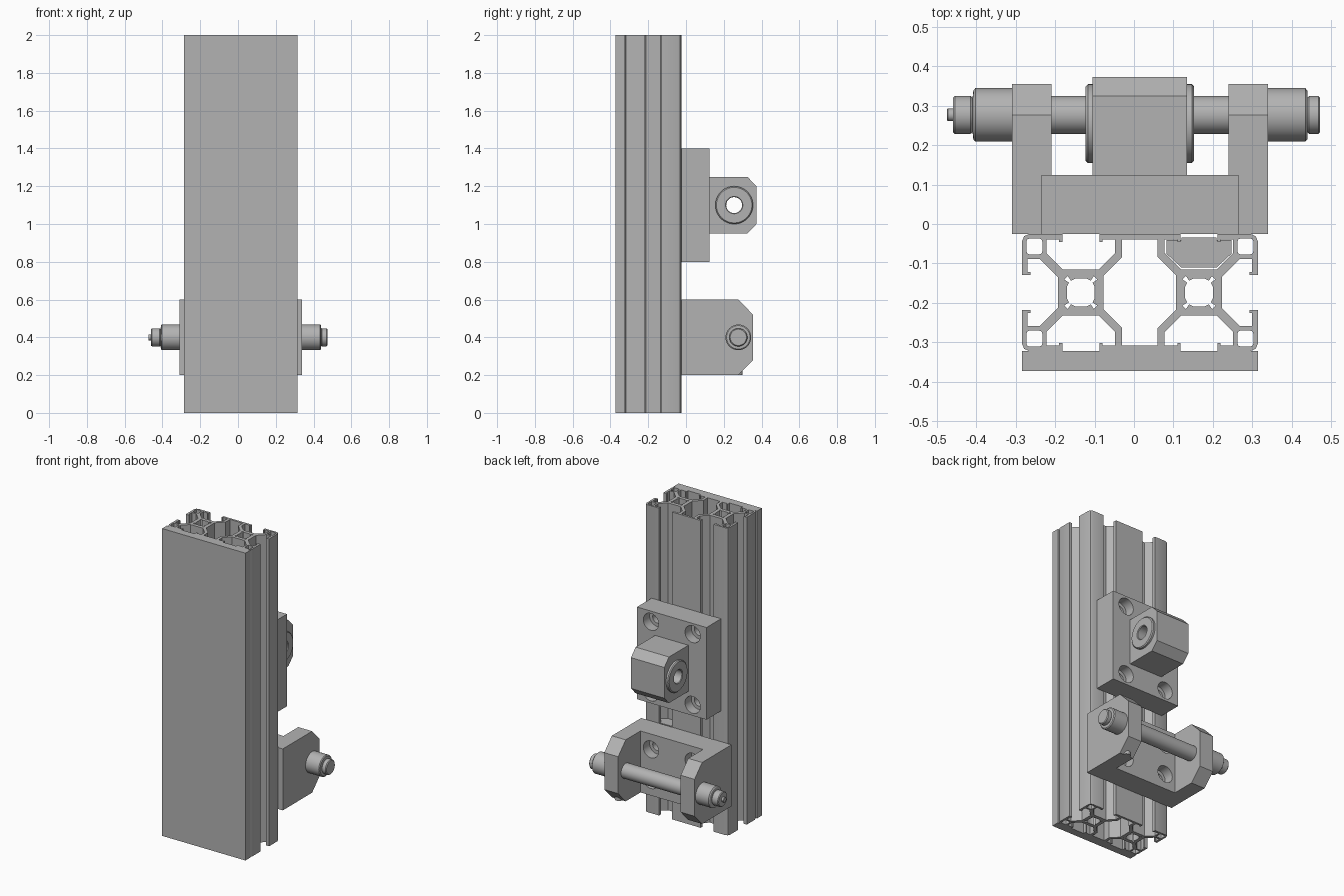
import bpy, bmesh, math
from mathutils import Vector, Matrix

old = bpy.data.objects.get("Cube")
if old:
    bpy.data.objects.remove(old, do_unlink=True)

metal = bpy.data.materials.new("grey_metal")
metal.use_nodes = True
GREY = (0.45, 0.45, 0.45, 1)
metal.diffuse_color = GREY
metal.node_tree.nodes["Principled BSDF"].inputs["Base Color"].default_value = GREY

CX = 0.015              # symmetry plane of the whole assembly
CELL = 0.15             # offset of each profile cell and bolt column
CY = -0.174             # middle of the profile depth


def add(name, mesh):
    ob = bpy.data.objects.new(name, mesh)
    bpy.context.collection.objects.link(ob)
    mesh.materials.clear()
    mesh.materials.append(metal)
    return ob


def finish(name, bm):
    bmesh.ops.recalc_face_normals(bm, faces=bm.faces)
    mesh = bpy.data.meshes.new(name)
    bm.to_mesh(mesh)
    bm.free()
    return add(name, mesh)


def prism(name, points, x0, x1):
    """Extrude a (y, z) outline along x."""
    bm = bmesh.new()
    face = bm.faces.new([bm.verts.new((x0, y, z)) for y, z in points])
    ext = bmesh.ops.extrude_face_region(bm, geom=[face])["geom"]
    verts = [g for g in ext if isinstance(g, bmesh.types.BMVert)]
    bmesh.ops.translate(bm, verts=verts, vec=(x1 - x0, 0, 0))
    return finish(name, bm)


def box(name, x, y, z):
    return prism(name, [(y[0], z[0]), (y[1], z[0]), (y[1], z[1]), (y[0], z[1])], *x)


def lathe(name, profile, y, z, closed=False, steps=48):
    """Spin an (x, radius) profile around an x-parallel axis."""
    bm = bmesh.new()
    vs = [bm.verts.new((x, r, 0)) for x, r in profile]
    pairs = list(zip(vs, vs[1:])) + ([(vs[-1], vs[0])] if closed else [])
    edges = [bm.edges.new(p) for p in pairs]
    bmesh.ops.spin(bm, geom=vs + edges, cent=(0, 0, 0), axis=(1, 0, 0),
                   angle=math.tau, steps=steps)
    bmesh.ops.remove_doubles(bm, verts=bm.verts, dist=1e-5)
    bmesh.ops.translate(bm, verts=bm.verts, vec=(0, y, z))
    return finish(name, bm)


def cylinder(name, centre, radius, length, axis):
    bm = bmesh.new()
    turn = Vector((0, 0, 1)).rotation_difference(Vector(axis)).to_matrix().to_4x4()
    bmesh.ops.create_cone(bm, cap_ends=True, segments=32, radius1=radius, radius2=radius,
                          depth=length, matrix=Matrix.Translation(centre) @ turn)
    return finish(name, bm)


def cut(target, cutters):
    for c in cutters:
        m = target.modifiers.new("cut", 'BOOLEAN')
        m.operation, m.solver, m.object = 'DIFFERENCE', 'EXACT', c
    dg = bpy.context.evaluated_depsgraph_get()
    mesh = bpy.data.meshes.new_from_object(target.evaluated_get(dg))
    target.modifiers.clear()
    target.data = mesh
    for c in cutters:
        bpy.data.objects.remove(c, do_unlink=True)


def bolt_cutters(heights):
    """Counterbored bolt holes opening towards +y."""
    out = []
    for x in (CX - CELL, CX + CELL):
        for z in heights:
            out.append(cylinder("bore", (x, 0.05, z), 0.033, 0.4, (0, 1, 0)))
            out.append(cylinder("counterbore", (x, 0.125, z), 0.055, 0.13, (0, 1, 0)))
    return out


def four_way(quarter):
    """Mirror a quarter outline, given from the y axis round to the x axis."""
    right = quarter + [(x, -y) for x, y in reversed(quarter)]
    return right + [(-x, y) for x, y in reversed(right)]


# Slotted rail: outer outline plus hollow chambers
outline = four_way([
    (.103, .149), (.103, .128), (.095, .128), (.095, .135), (.063, .135), (.063, .1),
    (.105, .058), (.195, .058), (.237, .1), (.237, .135), (.205, .135), (.205, .128),
    (.197, .128), (.197, .149), (.28, .149), (.294, .143), (.3, .129), (.3, .044),
    (.278, .044), (.278, .052), (.285, .052), (.285, .085), (.254, .085), (.208, .039)])
chambers = [four_way([(.045, .135), (.045, .09), (.092, .043)])]
core = four_way([(.015, .035), (.025, .03), (.033, .042),
                 (.042, .033), (.03, .025), (.035, .015)])
pocket = four_way([(.013, .02), (.018, .018), (.02, .013)])
for sx in (-1, 1):
    chambers.append([(x + sx * CELL, y) for x, y in core])
    for sy in (-1, 1):
        chambers.append([(x + sx * .268, y + sy * .117) for x, y in pocket])

curve = bpy.data.curves.new("rail_profile", 'CURVE')
curve.dimensions, curve.fill_mode, curve.extrude = '2D', 'BOTH', 1.0
for loop in [outline] + chambers:
    sp = curve.splines.new('POLY')
    sp.points.add(len(loop) - 1)
    for p, (x, y) in zip(sp.points, loop):
        p.co = (x, y, 0, 1)
    sp.use_cyclic_u = True
helper = bpy.data.objects.new("rail_profile", curve)
bpy.context.collection.objects.link(helper)
rail_mesh = bpy.data.meshes.new_from_object(
    helper.evaluated_get(bpy.context.evaluated_depsgraph_get()))
bpy.data.objects.remove(helper, do_unlink=True)
rail_mesh.transform(Matrix.Translation((CX, CY, 1)))
add("slotted_rail", rail_mesh)

# Flat cover on the front of the rail
box("front_cover", (CX - .3, CX + .3), (-.373, -.323), (0, 2))

# Nut held in one rear slot
bm = bmesh.new()
nx = CX + CELL
nut = [(-.082, -.04), (-.045, -.04), (-.045, -.034), (.045, -.034), (.045, -.04),
       (.082, -.04), (.082, -.076), (.045, -.11), (-.045, -.11), (-.082, -.076)]
nut_face = bm.faces.new([bm.verts.new((nx + x, y, .4)) for x, y in nut])
geom = bmesh.ops.extrude_face_region(bm, geom=[nut_face])["geom"]
bmesh.ops.translate(bm, vec=(0, 0, .2),
                    verts=[g for g in geom if isinstance(g, bmesh.types.BMVert)])
finish("slot_nut", bm)

# Upper mounting plate with four bolt holes
plate = box("upper_plate", (CX - .25, CX + .25), (-.025, .125), (.8, 1.4))
cut(plate, bolt_cutters((.87, 1.33)))

# Bearing block with chamfered edges and a flanged bush
block = prism("bearing_block", [(.125, .95), (.325, .95), (.373, 1), (.373, 1.2),
                                (.325, 1.25), (.125, 1.25)], CX - .12, CX + .12)
cut(block, [cylinder("bore", (CX, .255, 1.1), .07, .5, (1, 0, 0))])
half = [(.12, .07), (.12, .1), (.132, .1), (.138, .094), (.138, .046), (.134, .042)]
bush = [(CX + x, r) for x, r in half] + [(CX - x, r) for x, r in reversed(half)]
lathe("flanged_bush", bush, .255, 1.1, closed=True)

# Lower fork bracket: chamfered body, gap between arms, bolt holes
fork = prism("fork_bracket", [(-.025, .2), (.277, .2), (.355, .28), (.355, .52),
                              (.277, .6), (-.025, .6)], CX - .325, CX + .325)
gap = box("gap", (CX - .225, CX + .225), (.125, .6), (0, .8))
cut(fork, [gap] + bolt_cutters((.3, .5)))

# Shaft through the fork with end collars and a small tip
lathe("cross_shaft", [
    (-.475, 0), (-.475, .014), (-.473, .016), (-.46, .016), (-.46, .044), (-.455, .048),
    (-.415, .048), (-.41, .044), (-.408, .062), (-.403, .068), (-.31, .068), (-.31, .048),
    (.34, .048), (.34, .068), (.435, .068), (.44, .062), (.441, .044), (.445, .048),
    (.468, .048), (.473, .043), (.473, 0)], .277, .4)

# Locking screw under one fork arm
cylinder("locking_screw", (CX + .275, .275, .25), .025, .1, (0, 0, 1))

# Smooth the round surfaces while keeping machined edges sharp
for ob in bpy.context.scene.objects:
    ob.select_set(ob.type == 'MESH')
    if ob.type == 'MESH':
        bpy.context.view_layer.objects.active = ob
bpy.ops.object.shade_smooth_by_angle(angle=math.radians(30))
